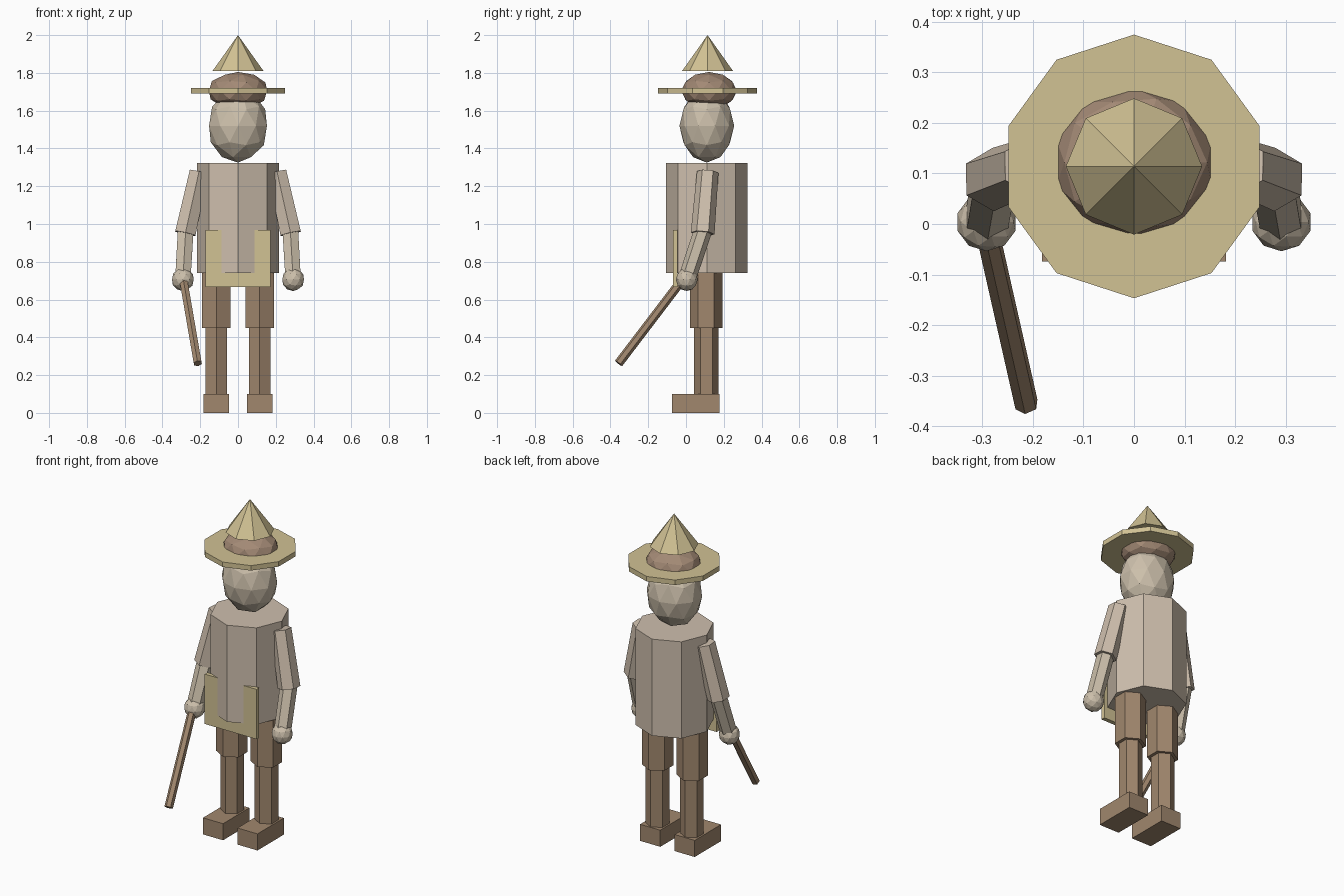
import bpy, bmesh
from mathutils import Vector, Matrix

cube = bpy.data.objects.get("Cube")
if cube:
    bpy.data.objects.remove(cube, do_unlink=True)


def material(name, srgb):
    rgba = [((c + 0.055) / 1.055) ** 2.4 for c in srgb] + [1.0]
    mat = bpy.data.materials.new(name)
    mat.use_nodes = True
    mat.diffuse_color = rgba
    bsdf = next(n for n in mat.node_tree.nodes if n.type == 'BSDF_PRINCIPLED')
    bsdf.inputs["Base Color"].default_value = rgba
    return mat


STRAW = material("straw", (0.82, 0.76, 0.58))
CLOTH = material("pale_cloth", (0.81, 0.75, 0.68))
SKIN = material("pale_skin", (0.80, 0.75, 0.67))
BROWN = material("brown", (0.63, 0.53, 0.43))
HAIR = material("hair_brown", (0.64, 0.54, 0.46))


def finish(name, bm, mat):
    bmesh.ops.recalc_face_normals(bm, faces=bm.faces)
    mesh = bpy.data.meshes.new(name)
    bm.to_mesh(mesh)
    bm.free()
    mesh.materials.append(mat)
    obj = bpy.data.objects.new(name, mesh)
    bpy.context.collection.objects.link(obj)
    return obj


def prism(name, mat, start, end, r_start, r_end, sides):
    """Tapered prism between two points, one corner kept towards y."""
    a, b = Vector(start), Vector(end)
    z = (b - a).normalized()
    x = Vector((0, 1, 0)).cross(z).normalized()
    y = z.cross(x)
    frame = Matrix((x, y, z)).transposed().to_4x4()
    bm = bmesh.new()
    bmesh.ops.create_cone(bm, cap_ends=True, segments=sides, radius1=r_start,
                          radius2=r_end, depth=(b - a).length,
                          matrix=Matrix.Translation((a + b) / 2) @ frame)
    return finish(name, bm, mat)


def ball(name, mat, centre, size):
    bm = bmesh.new()
    bmesh.ops.create_icosphere(bm, subdivisions=2, radius=1)
    bmesh.ops.scale(bm, vec=size, verts=bm.verts)
    bmesh.ops.translate(bm, vec=centre, verts=bm.verts)
    return finish(name, bm, mat)


def box(name, mat, low, high):
    low, high = Vector(low), Vector(high)
    bm = bmesh.new()
    bmesh.ops.create_cube(bm, size=1)
    bmesh.ops.scale(bm, vec=high - low, verts=bm.verts)
    bmesh.ops.translate(bm, vec=(low + high) / 2, verts=bm.verts)
    return finish(name, bm, mat)


BODY_Y = 0.11

# Torso, apron and head
prism("torso", CLOTH, (0, BODY_Y, 0.74), (0, BODY_Y, 1.323), 0.216, 0.216, 8)
box("apron", STRAW, (-0.173, -0.07, 0.667), (0.173, -0.045, 0.968))
ball("head", SKIN, (0, BODY_Y, 1.52), (0.161, 0.145, 0.195))
ball("hair", HAIR, (0, 0.122, 1.705), (0.162, 0.148, 0.1))

# Straw hat: flat brim and floating pointed crown
prism("hat_brim", STRAW, (0, 0.114, 1.69), (0, 0.114, 1.72), 0.261, 0.261, 10)
prism("hat_crown", STRAW, (0, 0.114, 1.81), (0, 0.114, 2.0), 0.135, 0, 8)

# Limbs, mirrored left and right
for side, s in (("left", 1), ("right", -1)):
    elbow = (s * 0.279, 0.088, 0.95)
    hand = (s * 0.292, 0.004, 0.706)
    prism(side + "_sleeve", CLOTH, (s * 0.207, 0.115, 1.275), elbow, 0.057, 0.063, 6)
    prism(side + "_forearm", SKIN, (s * 0.277, 0.09, 0.965), hand, 0.048, 0.047, 6)
    ball(side + "_hand", SKIN, hand, (0.06, 0.058, 0.061))

    leg_x = s * 0.115
    prism(side + "_trouser_leg", BROWN, (leg_x, 0.106, 0.45), (leg_x, 0.106, 0.76), 0.086, 0.086, 6)
    prism(side + "_shin", BROWN, (leg_x, 0.108, 0.08), (leg_x, 0.108, 0.47), 0.065, 0.065, 6)
    box(side + "_foot", BROWN, (leg_x - 0.067, -0.074, 0), (leg_x + 0.067, 0.177, 0.1))

# Walking stick held in the right hand
prism("walking_stick", BROWN, (-0.291, -0.012, 0.715), (-0.213, -0.357, 0.262), 0.024, 0.024, 6)
